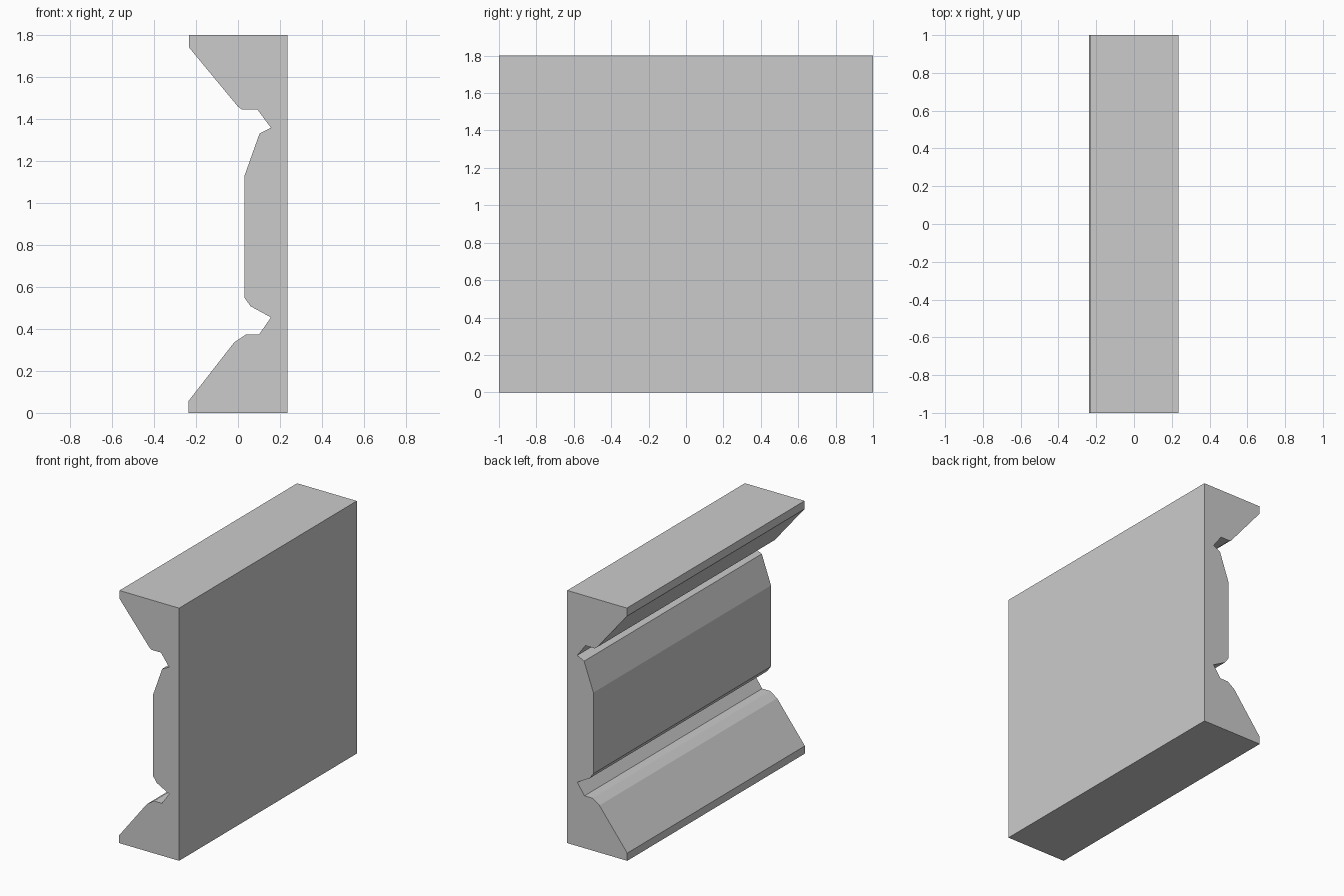
import bpy, bmesh

if "Cube" in bpy.data.objects:
    bpy.data.objects.remove(bpy.data.objects["Cube"])

LENGTH = 2.0

# Moulding cross-section (x, z), from the flat back round the shaped face
profile = [
    (0.236, 0.0), (0.236, 1.8),                        # flat back
    (-0.234, 1.8), (-0.234, 1.742),                    # top lip
    (0.0, 1.459), (0.02, 1.445), (0.093, 1.445),       # upper slope and step
    (0.157, 1.358), (0.103, 1.332),                    # upper groove
    (0.03, 1.127), (0.03, 0.55),                       # central panel
    (0.06, 0.508), (0.157, 0.455),                     # lower groove
    (0.10, 0.373), (0.037, 0.373), (-0.018, 0.336),    # lower step
    (-0.237, 0.055), (-0.237, 0.0),                    # lower slope and lip
]

# Extrude the profile along y
bm = bmesh.new()
face = bm.faces.new([bm.verts.new((x, -LENGTH / 2, z)) for x, z in profile])
result = bmesh.ops.extrude_face_region(bm, geom=[face], use_keep_orig=True)
moved = [g for g in result["geom"] if isinstance(g, bmesh.types.BMVert)]
bmesh.ops.translate(bm, verts=moved, vec=(0, LENGTH, 0))
bmesh.ops.recalc_face_normals(bm, faces=bm.faces)

mesh = bpy.data.meshes.new("wall_moulding")
bm.to_mesh(mesh)
bm.free()
bpy.context.collection.objects.link(bpy.data.objects.new("wall_moulding", mesh))
